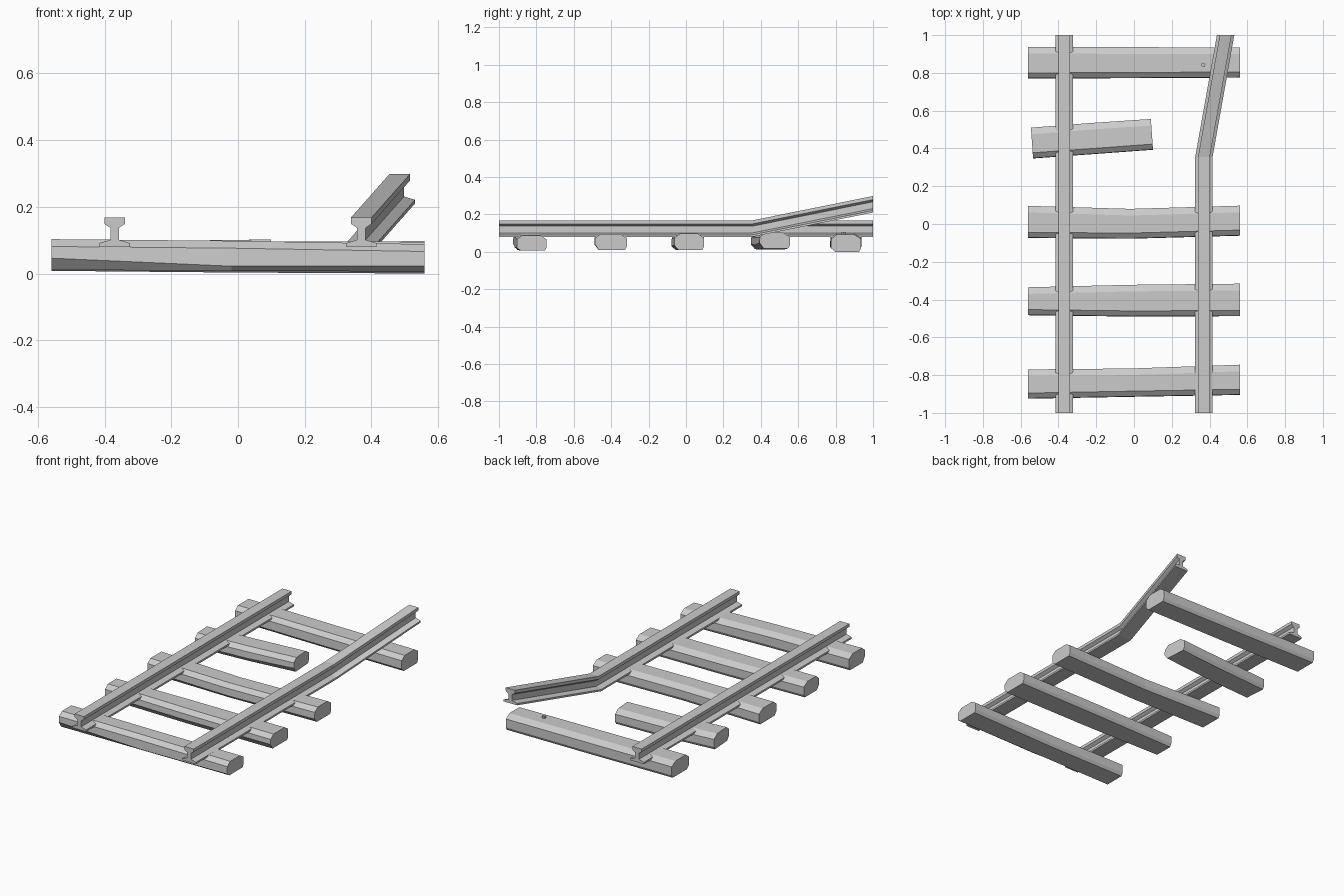
import bpy, bmesh
from mathutils import Vector

if "Cube" in bpy.data.objects:
    bpy.data.objects.remove(bpy.data.objects["Cube"])

grey = bpy.data.materials.new("plain grey")
grey.diffuse_color = (0.6, 0.6, 0.6, 1)
grey.use_nodes = True
grey.node_tree.nodes["Principled BSDF"].inputs["Base Color"].default_value = grey.diffuse_color


def loft(name, rings):
    """Skin a list of equal-length point rings and cap both ends."""
    bm = bmesh.new()
    loops = [[bm.verts.new(p) for p in ring] for ring in rings]
    n = len(loops[0])
    for a, b in zip(loops, loops[1:]):
        for i in range(n):
            j = (i + 1) % n
            bm.faces.new((a[i], a[j], b[j], b[i]))
    bm.faces.new(loops[0])
    bm.faces.new(loops[-1])
    bmesh.ops.recalc_face_normals(bm, faces=bm.faces)
    mesh = bpy.data.meshes.new(name)
    bm.to_mesh(mesh)
    bm.free()
    mesh.materials.append(grey)
    obj = bpy.data.objects.new(name, mesh)
    bpy.context.collection.objects.link(obj)
    return obj


# Rail cross-section: half profile, mirrored
half = [(0.046, 0.08), (0.046, 0.091), (0.013, 0.101), (0.013, 0.137),
        (0.031, 0.149), (0.031, 0.168)]
profile = half + [(-x, z) for x, z in reversed(half)]


def rail(name, path):
    loft(name, [[(px + x, py, pz + z) for x, z in profile] for px, py, pz in path])


rail("straight_rail", [(-0.37, -1, 0), (-0.37, 1, 0)])
rail("bent_rail", [(0.37, -1, 0), (0.37, 0.355, 0), (0.485, 1, 0.13)])


# Worn timber tie: each station is (x, front y, back y, bottom z, top z, undercut height)
def tie(name, stations, skew=0.0):
    rings = []
    for x, y0, y1, z0, z1, cut in stations:
        section = [(y0 + 0.022, z0), (y1 - 0.010, z0), (y1, z0 + 0.018),
                   (y1, z1 - 0.022), (y1 - 0.035, z1), (y0 + 0.03, z1),
                   (y0 + 0.002, z1 - 0.022), (y0, z0 + cut)]
        mid = (y0 + y1) / 2
        rings.append([(x - skew * (y - mid), y, z) for y, z in section])
    loft(name, rings)


tie("tie_front", [(-0.56, -0.925, -0.77, 0.011, 0.103, 0.035),
                  (-0.02, -0.915, -0.765, 0.008, 0.098, 0.014),
                  (0.56, -0.905, -0.745, 0.006, 0.088, 0.016)])
tie("tie_second", [(-0.56, -0.483, -0.335, 0.012, 0.1, 0.03),
                   (-0.02, -0.49, -0.322, 0.01, 0.097, 0.03),
                   (0.56, -0.488, -0.316, 0.01, 0.095, 0.033)])
tie("tie_middle", [(-0.56, -0.074, 0.096, 0.012, 0.1, 0.025),
                   (-0.02, -0.078, 0.08, 0.01, 0.095, 0.02),
                   (0.56, -0.062, 0.097, 0.01, 0.097, 0.025)])
tie("tie_broken", [(-0.54, 0.347, 0.51, 0.014, 0.1, 0.025),
                   (-0.22, 0.37, 0.535, 0.012, 0.098, 0.025),
                   (0.095, 0.393, 0.556, 0.018, 0.102, 0.03)], skew=0.07)
tie("tie_back", [(-0.56, 0.77, 0.937, 0.008, 0.1, 0.02),
                 (-0.02, 0.772, 0.936, 0.003, 0.096, 0.02),
                 (0.56, 0.775, 0.935, 0.0, 0.092, 0.02)])

# Exposed bolt left on the back tie
bpy.ops.mesh.primitive_cylinder_add(vertices=8, radius=0.011, depth=0.03,
                                    location=(0.367, 0.843, 0.09))
bolt = bpy.context.object
bolt.name = "loose_bolt"
bolt.data.materials.append(grey)
